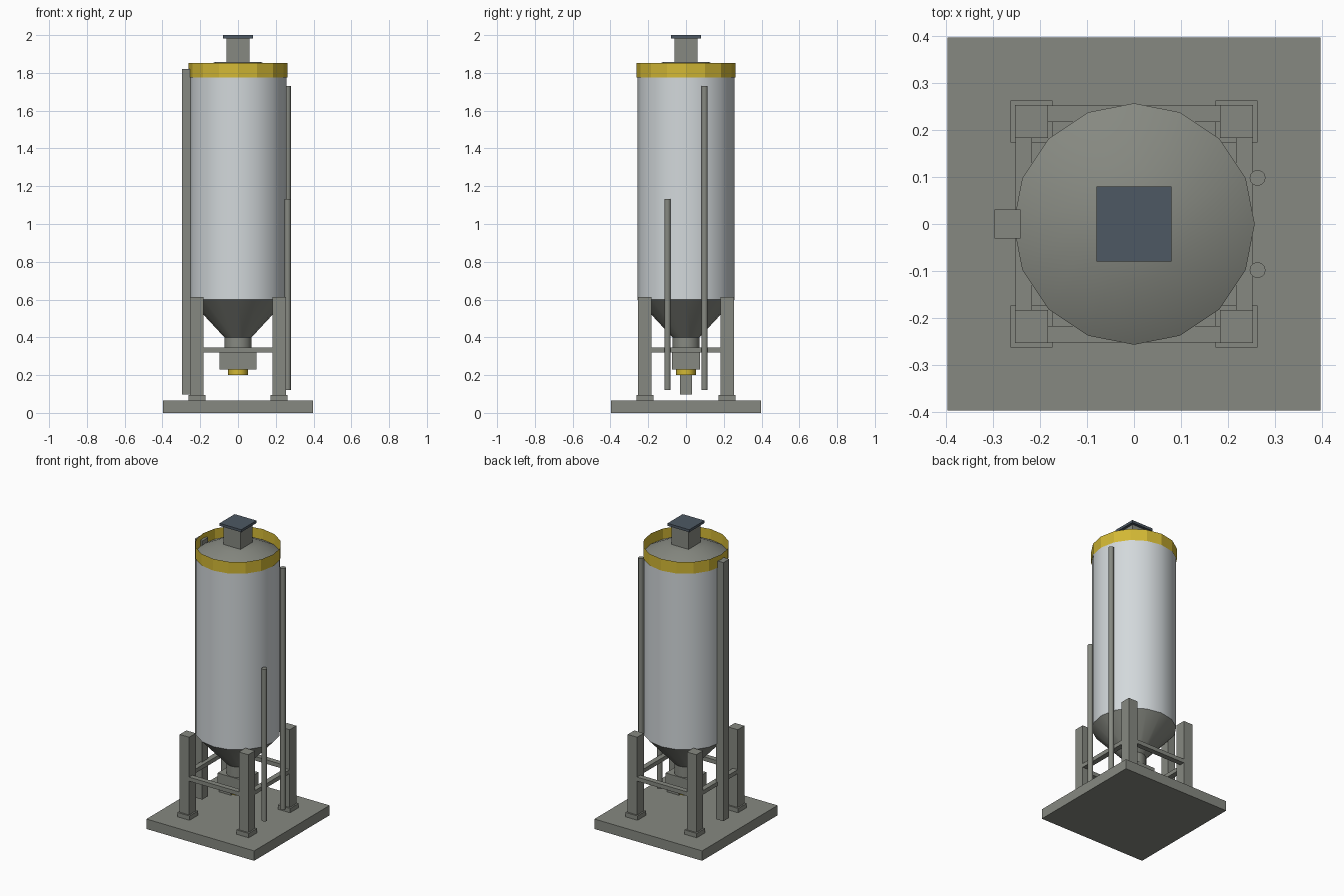
import bpy
import math

cube = bpy.data.objects.get("Cube")
if cube:
    bpy.data.objects.remove(cube, do_unlink=True)


def material(name, rgb):
    m = bpy.data.materials.new(name)
    m.use_nodes = True
    m.diffuse_color = (*rgb, 1)
    m.node_tree.nodes["Principled BSDF"].inputs["Base Color"].default_value = (*rgb, 1)
    return m


GREY = material("grey_steel", (0.24, 0.25, 0.22))
PALE = material("pale_shell", (0.65, 0.69, 0.71))
YELLOW = material("safety_yellow", (0.65, 0.48, 0.035))
SLATE = material("slate_cap", (0.075, 0.098, 0.125))


def box(name, mat, x, y, z):
    """Box from (low, high) spans along each axis."""
    spans = (x, y, z)
    bpy.ops.mesh.primitive_cube_add(size=1, location=[(a + b) / 2 for a, b in spans])
    ob = bpy.context.object
    ob.name = name
    ob.scale = [b - a for a, b in spans]
    bpy.ops.object.transform_apply(location=False, rotation=False, scale=True)
    ob.data.materials.append(mat)
    return ob


def around(c, half):
    return (c - half, c + half)


def turned(name, mat, r_low, r_high, z, sides=16, at=(0, 0), smooth=True, fill='NGON'):
    """Upright cylinder or cone frustum between two heights."""
    bpy.ops.mesh.primitive_cone_add(
        vertices=sides, radius1=r_low, radius2=r_high, depth=z[1] - z[0],
        end_fill_type=fill, location=(*at, (z[0] + z[1]) / 2))
    ob = bpy.context.object
    ob.name = name
    ob.data.materials.append(mat)
    if smooth:
        bpy.ops.object.shade_smooth_by_angle(angle=math.radians(35))
    return ob


# Base slab
box("base_slab", GREY, (-0.397, 0.397), (-0.397, 0.397), (0, 0.066))

# Legs on foot pads
for sx, side in ((-1, "right"), (1, "left")):
    for sy, end in ((-1, "front"), (1, "back")):
        cx, cy = sx * 0.218, sy * 0.218
        box(f"foot_pad_{end}_{side}", GREY, around(cx, 0.045), around(cy, 0.045), (0.066, 0.095))
        box(f"leg_{end}_{side}", GREY, around(cx, 0.035), around(cy, 0.035), (0.095, 0.613))

# Braces between the legs
for s, end, side in ((-1, "front", "right"), (1, "back", "left")):
    c = s * 0.235
    box(f"brace_{end}", GREY, (-0.184, 0.184), around(c, 0.0175), (0.32, 0.347))
    box(f"brace_{side}", GREY, around(c, 0.0175), (-0.184, 0.184), (0.32, 0.347))

# Tank, hopper and roof
turned("tank_shell", PALE, 0.257, 0.257, (0.6, 1.785))
turned("hopper", GREY, 0.072, 0.257, (0.4, 0.6))
turned("roof", GREY, 0.257, 0.123, (1.785, 1.857))
turned("rim_band", YELLOW, 0.261, 0.261, (1.775, 1.853), smooth=False, fill='NOTHING')

# Discharge outlet
turned("outlet_neck", GREY, 0.072, 0.072, (0.325, 0.4))
box("discharge_valve", GREY, around(0, 0.098), around(0, 0.075), (0.23, 0.33))
turned("outlet_collar", YELLOW, 0.052, 0.052, (0.2, 0.23), sides=12)

# Roof vent
box("vent_stack", GREY, around(0, 0.062), around(0, 0.062), (1.85, 1.983))
box("vent_cap", SLATE, around(0, 0.08), around(0, 0.08), (1.983, 2.0))

# Side duct and pipes
box("side_duct", GREY, (-0.297, -0.242), around(0, 0.031), (0.097, 1.82))
turned("short_pipe", GREY, 0.017, 0.017, (0.12, 1.133), sides=12, at=(0.263, -0.098))
turned("tall_pipe", GREY, 0.017, 0.017, (0.12, 1.73), sides=12, at=(0.263, 0.098))
